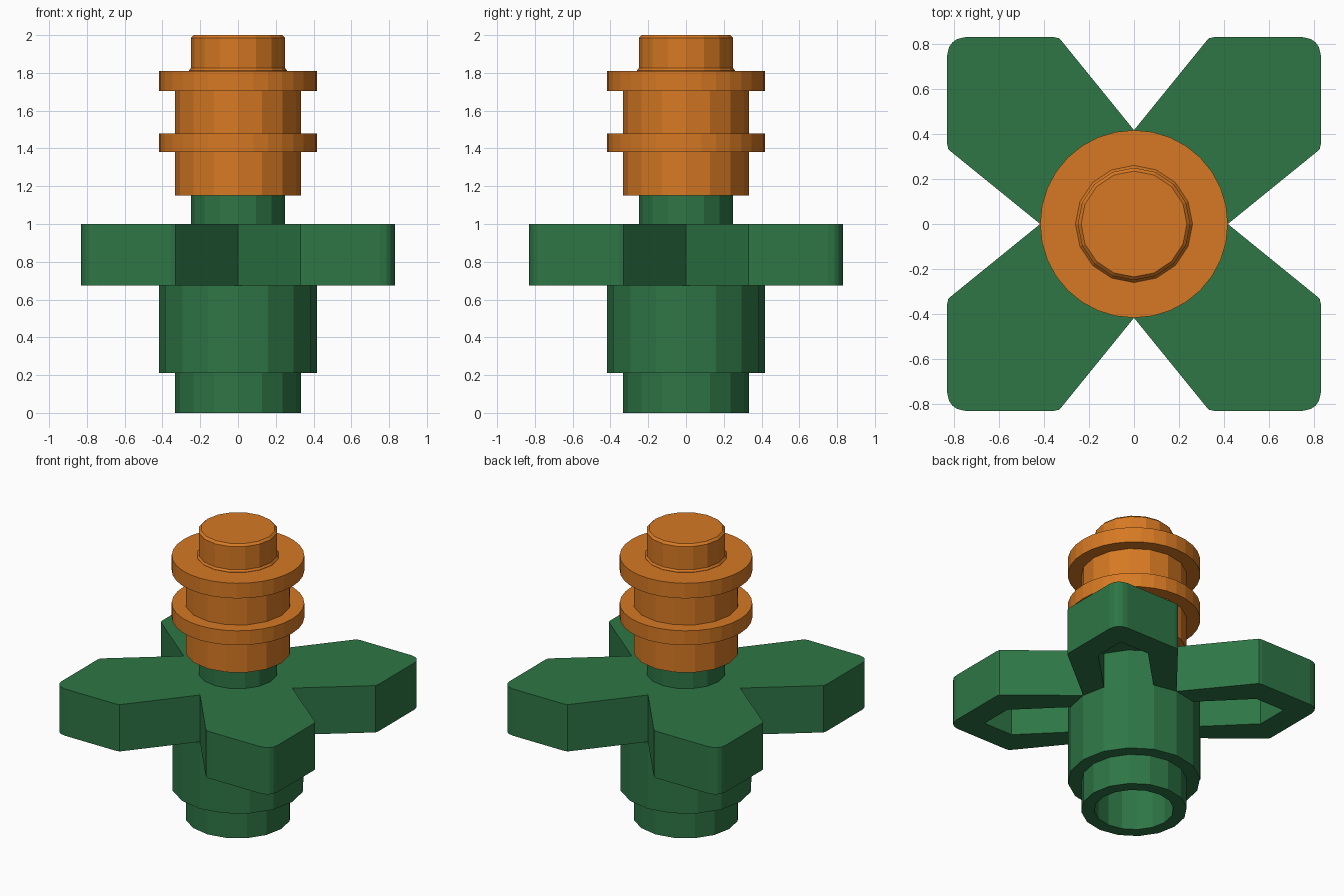
import bpy
import bmesh
from math import cos, sin, pi

cube = bpy.data.objects.get("Cube")
if cube:
    bpy.data.objects.remove(cube, do_unlink=True)


def make_material(name, rgb):
    mat = bpy.data.materials.new(name)
    mat.use_nodes = True
    mat.diffuse_color = (*rgb, 1)
    mat.node_tree.nodes["Principled BSDF"].inputs["Base Color"].default_value = (*rgb, 1)
    return mat


green = make_material("leaf green", (0.027, 0.181, 0.06))
orange = make_material("warm orange", (0.672, 0.191, 0.017))


def finish(name, bm, mat):
    bmesh.ops.recalc_face_normals(bm, faces=bm.faces)
    mesh = bpy.data.meshes.new(name)
    bm.to_mesh(mesh)
    bm.free()
    mesh.materials.append(mat)
    obj = bpy.data.objects.new(name, mesh)
    bpy.context.collection.objects.link(obj)
    return obj


def lathe(name, profile, mat, sides=16):
    """Turn a closed (radius, height) profile round z; radius 0 closes the end."""
    bm = bmesh.new()
    rings = []
    for r, z in profile:
        if r == 0:
            rings.append([bm.verts.new((0, 0, z))] * sides)
        else:
            rings.append([bm.verts.new((r * cos(2 * pi * i / sides), r * sin(2 * pi * i / sides), z))
                          for i in range(sides)])
    for a, b in zip(rings, rings[1:]):
        if a[0] is a[1]:
            bm.faces.new(b)
        elif b[0] is b[1]:
            bm.faces.new(a)
        else:
            for i in range(sides):
                j = (i + 1) % sides
                bm.faces.new((a[i], a[j], b[j], b[i]))
    bmesh.ops.delete(bm, geom=[v for v in bm.verts if not v.link_faces], context="VERTS")
    return finish(name, bm, mat)


def prism(name, outline, z0, z1, mat):
    bm = bmesh.new()
    low = [bm.verts.new((x, y, z0)) for x, y in outline]
    top = [bm.verts.new((x, y, z1)) for x, y in outline]
    bm.faces.new(low)
    bm.faces.new(top)
    for i in range(len(low)):
        j = (i + 1) % len(low)
        bm.faces.new((low[i], low[j], top[j], top[i]))
    return finish(name, bm, mat)


def turn(points, quarter):
    c, s = ((1, 0), (0, 1), (-1, 0), (0, -1))[quarter]
    return [(x * c - y * s, x * s + y * c) for x, y in points]


# Four-petal plate: half a petal, mirrored on its diagonal, then turned
half = [(0.417, 0), (0.805, 0.315), (0.825, 0.332), (0.83, 0.355), (0.83, 0.75), (0.822, 0.785)]
petal = half + [(0.807, 0.807)] + [(y, x) for x, y in reversed(half)][:-1]
outline = [p for q in range(4) for p in turn(petal, q)]
plate = prism("petal_plate", outline, 0.675, 1.0, green)

# Pockets hollowing the underside of each petal
pocket = [(0.32, 0.1), (0.667, 0.445), (0.667, 0.667), (0.445, 0.667), (0.1, 0.32)]
for q in range(4):
    cutter = prism("pocket_cutter", turn(pocket, q), 0.5, 0.92, green)
    mod = plate.modifiers.new("pocket", "BOOLEAN")
    mod.operation = "DIFFERENCE"
    mod.solver = "EXACT"
    mod.object = cutter
    bpy.context.view_layer.objects.active = plate
    bpy.ops.object.modifier_apply(modifier=mod.name)
    bpy.data.objects.remove(cutter, do_unlink=True)

# Hollow stem below the plate
lathe("stem", [(0.25, 0), (0.333, 0), (0.333, 0.21), (0.417, 0.21), (0.417, 0.95),
               (0.25, 0.95), (0.25, 0)], green)

# Stud on the plate
lathe("plate_stud", [(0, 0.95), (0.25, 0.95), (0.25, 1.19), (0, 1.19)], green)

# Two stacked flanged rings
for name, base in (("lower", 1.15), ("upper", 1.475)):
    top = base + 0.24
    lathe(name + "_barrel", [(0, base), (0.333, base), (0.333, top), (0, top)], orange)
    lathe(name + "_flange", [(0, base + 0.23), (0.417, base + 0.23), (0.417, base + 0.335),
                             (0, base + 0.335)] if name == "upper" else
          [(0, base + 0.23), (0.417, base + 0.23), (0.417, base + 0.33), (0, base + 0.33)],
          orange, 32)

# Top stud with a small fillet and a chamfered rim
lathe("top_stud", [(0, 1.8), (0.26, 1.8), (0.26, 1.812), (0.25, 1.825), (0.25, 1.985),
                   (0.235, 2.0), (0, 2.0)], orange)
